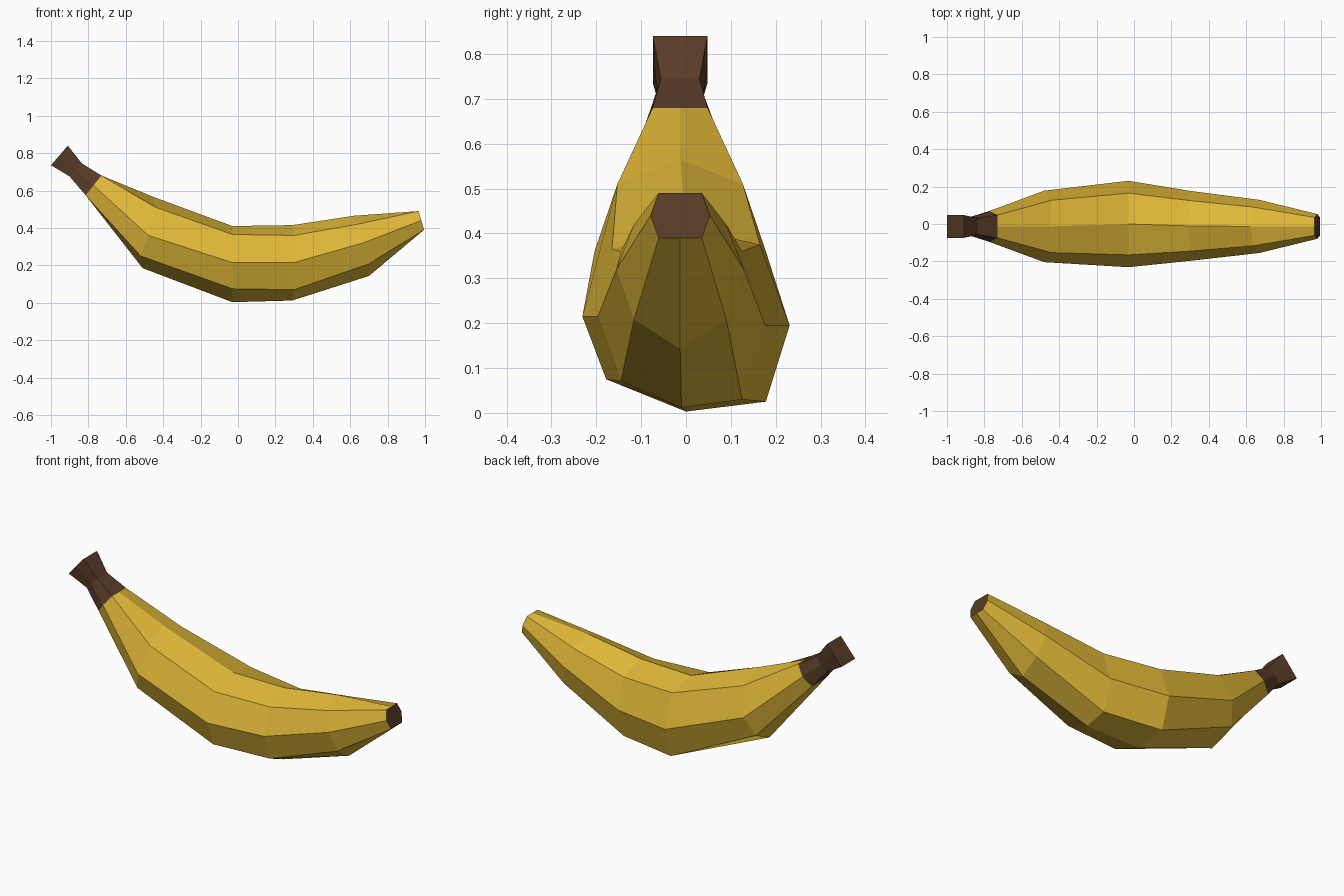
import bpy, bmesh

if "Cube" in bpy.data.objects:
    bpy.data.objects.remove(bpy.data.objects["Cube"])


def material(name, color):
    m = bpy.data.materials.new(name)
    m.diffuse_color = (*color, 1)
    m.use_nodes = True
    m.node_tree.nodes["Principled BSDF"].inputs["Base Color"].default_value = m.diffuse_color
    return m


YELLOW = material("yellow_peel", (0.75, 0.48, 0.04))
BROWN = material("brown_end", (0.10, 0.045, 0.02))


def ring(profile, widths, yc=-0.013, tweak=()):
    """Eight-sided section: (x, z) for top, upper, side, lower, bottom; half widths of the middle three."""
    front = [(x, yc - w, z) for (x, z), w in zip(profile[1:4], widths)]
    back = [(x, yc + w, z) for (x, z), w in zip(profile[1:4], widths)]
    if tweak:  # slightly lopsided back side
        back = [(x, y, z + d) for (x, y, z), d in zip(back, tweak)]
    top, bottom = profile[0], profile[4]
    return [(top[0], yc, top[1])] + front + [(bottom[0], yc, bottom[1])] + back[::-1]


def loft(name, rings, mat, cap_start=False, cap_end=False):
    bm = bmesh.new()
    vs = [[bm.verts.new(p) for p in r] for r in rings]
    for a, b in zip(vs, vs[1:]):
        for i in range(8):
            j = (i + 1) % 8
            bm.faces.new((a[i], a[j], b[j], b[i]))
    if cap_start:
        bm.faces.new(vs[0][::-1])
    if cap_end:
        bm.faces.new(vs[-1])
    me = bpy.data.meshes.new(name)
    bm.to_mesh(me)
    bm.free()
    me.materials.append(mat)
    ob = bpy.data.objects.new(name, me)
    bpy.context.collection.objects.link(ob)
    return ob


def flat(top, bottom, w_corner, w_side):
    """Section with a flat top and bottom, used at both ends."""
    mid = ((top[0] + bottom[0]) / 2, (top[1] + bottom[1]) / 2)
    return ring([top, top, mid, bottom, bottom], (w_corner, w_side, w_corner))


# Sections along the fruit
stem_end = flat((-0.91, 0.84), (-1.0, 0.735), 0.061, 0.061)
neck = flat((-0.835, 0.745), (-0.90, 0.675), 0.043, 0.052)
collar = flat((-0.73, 0.68), (-0.815, 0.575), 0.061, 0.083)
tip_ring = flat((0.965, 0.49), (0.995, 0.39), 0.048, 0.066)
body = [
    ring([(-0.45, 0.565), (-0.44, 0.51), (-0.48, 0.36), (-0.52, 0.25), (-0.51, 0.185)],
         (0.14, 0.191, 0.137)),
    ring([(-0.03, 0.41), (-0.03, 0.365), (-0.03, 0.215), (-0.03, 0.075), (-0.03, 0.003)],
         (0.165, 0.231, 0.178), 0.0, (0.01, -0.02, -0.05)),
    ring([(0.29, 0.415), (0.30, 0.36), (0.30, 0.215), (0.30, 0.07), (0.29, 0.012)],
         (0.135, 0.187, 0.135), -0.01, (0.0, -0.02, -0.04)),
    ring([(0.62, 0.465), (0.64, 0.42), (0.67, 0.32), (0.70, 0.208), (0.70, 0.143)],
         (0.103, 0.142, 0.103)),
]

# Parts
loft("peel", [collar] + body + [tip_ring], YELLOW)
loft("stem", [stem_end, neck, collar], BROWN, cap_start=True)
loft("tip", [tip_ring], BROWN, cap_end=True)
